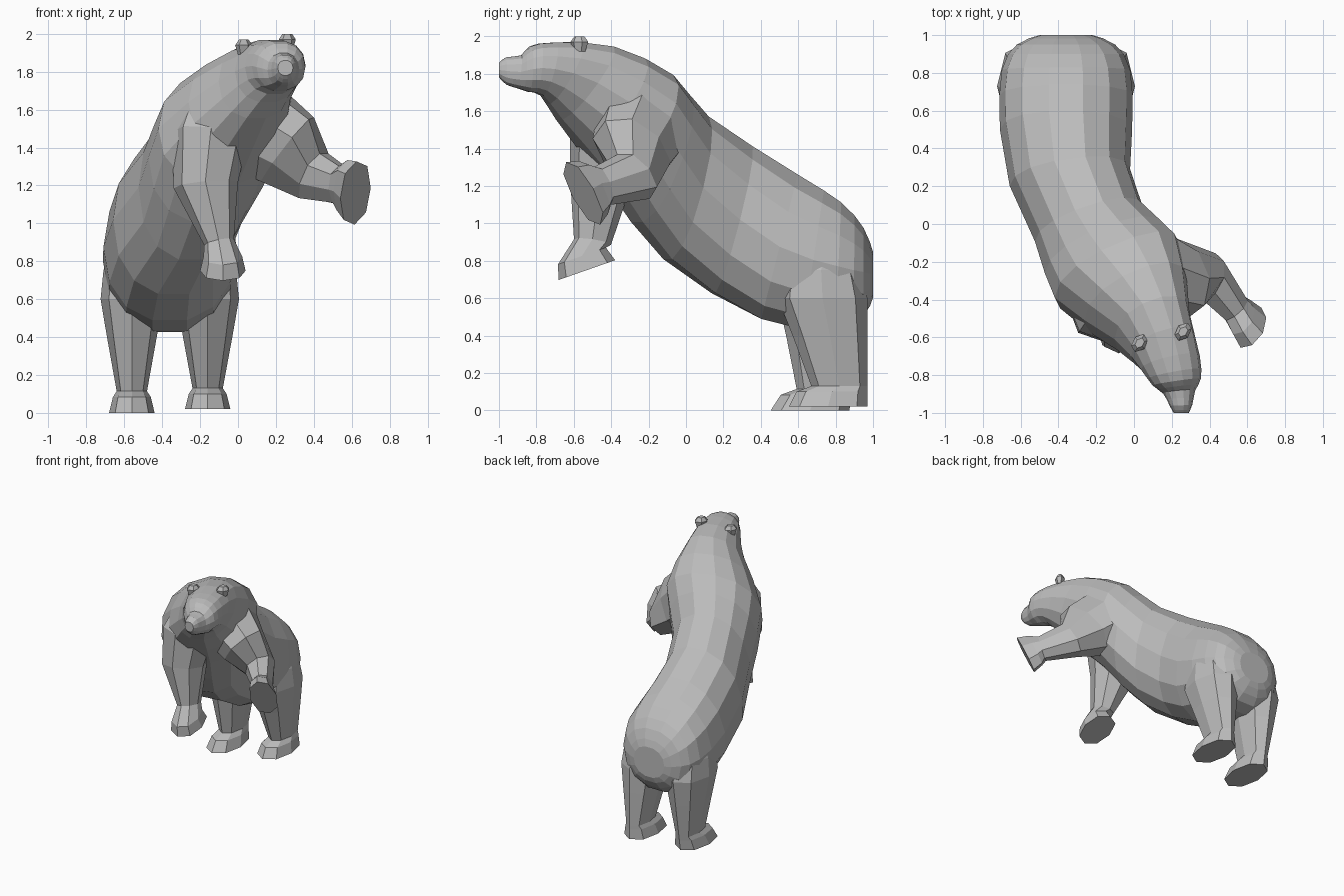
import bpy, bmesh, math
from mathutils import Vector

if "Cube" in bpy.data.objects:
    bpy.data.objects.remove(bpy.data.objects["Cube"], do_unlink=True)

fur = bpy.data.materials.new("grey_fur")
fur.use_nodes = True
fur.diffuse_color = (0.5, 0.5, 0.5, 1)
fur.node_tree.nodes["Principled BSDF"].inputs["Base Color"].default_value = fur.diffuse_color

FORWARD, UP = Vector((0, -1, 0)), Vector((0, 0, 1))


def rounded(value):
    """Push a circle coordinate outward a little, for a fuller cross-section."""
    return math.copysign(abs(value) ** 0.9, value)


def loft(name, rings, sides):
    """Skin a flat-shaded closed tube through rings of (centre, side vector, up vector)."""
    bm = bmesh.new()
    loops = []
    for centre, side, up in rings:
        angles = [math.tau * i / sides for i in range(sides)]
        loops.append([bm.verts.new(centre + side * rounded(math.cos(a)) + up * rounded(math.sin(a)))
                      for a in angles])
    for near, far in zip(loops, loops[1:]):
        for i in range(sides):
            bm.faces.new((near[i - 1], near[i], far[i], far[i - 1]))
    bm.faces.new(loops[0])
    bm.faces.new(loops[-1])
    bmesh.ops.recalc_face_normals(bm, faces=bm.faces)
    mesh = bpy.data.meshes.new(name)
    bm.to_mesh(mesh)
    bm.free()
    mesh.materials.append(fur)
    bpy.context.collection.objects.link(bpy.data.objects.new(name, mesh))


def refine(stations):
    """Add a smoothly interpolated station halfway between each neighbouring pair."""
    points = [Vector(s) for s in stations]
    result = [points[0]]
    for i in range(len(points) - 1):
        a, b = points[i], points[i + 1]
        before, after = points[max(i - 1, 0)], points[min(i + 2, len(points) - 1)]
        result += [(a + b) * 0.5 + (a + b - before - after) / 16, b]
    return result


def body_ring(station):
    """Ring from back and belly points; the spine bends sideways along an S-curve."""
    back_y, back_z, belly_y, belly_z, half_width = station
    y, z = (back_y + belly_y) / 2, (back_z + belly_z) / 2
    t = min(max((0.4 - y) / 1.4, 0), 1)
    x = -0.36 + 0.61 * t * t * (3 - 2 * t)
    turn = 0.4 * math.sin(math.pi * t)
    side = Vector((math.cos(turn), math.sin(turn), 0)) * half_width
    return Vector((x, y, z)), side, Vector((0, back_y - y, back_z - z))


def limb(name, stations, roll_axis, sole, normal, half_width, half_length):
    """Foreleg along a path of (x, y, z, width, depth), ending in a flat-soled paw."""
    centres = [Vector(s[:3]) for s in stations] + [Vector(sole)]
    normal = Vector(normal).normalized()

    def ring(centre, direction, width, depth):
        side = direction.cross(Vector(roll_axis)).normalized()
        return centre, side * width, side.cross(direction).normalized() * depth

    rings = []
    for i, station in enumerate(stations):
        direction = centres[i + 1] - centres[max(i - 1, 0)]
        rings.append(ring(centres[i], direction, *station[3:]))
    for lift, scale in ((0.08, 0.85), (0, 1)):
        rings.append(ring(centres[-1] - normal * lift, normal,
                          half_width * scale, half_length * scale))
    loft(name, rings, 8)


# Torso, neck and head, from rump to nose
spine = [
    (1, 0.85, 1, 0.6, 0.14),
    (0.95, 0.98, 0.95, 0.5, 0.26),
    (0.83, 1.12, 0.8, 0.42, 0.34),
    (0.6, 1.27, 0.4, 0.48, 0.35),
    (0.1, 1.58, -0.1, 0.8, 0.3),
    (-0.1, 1.8, -0.4, 1.2, 0.36),
    (-0.4, 1.95, -0.68, 1.55, 0.21),
    (-0.7, 1.97, -0.77, 1.68, 0.16),
    (-0.83, 1.95, -0.84, 1.7, 0.13),
    (-0.88, 1.9, -0.9, 1.72, 0.085),
    (-0.96, 1.89, -0.96, 1.74, 0.06),
    (-1, 1.86, -1, 1.78, 0.04),
]
loft("torso_and_head", [body_ring(s) for s in refine(spine)], 14)

# Hind legs: height, half width, half depth; heels line up, the right leg steps forward
leg = [(0.9, 0.1, 0.15), (0.75, 0.15, 0.21), (0.6, 0.165, 0.24), (0.4, 0.13, 0.2),
       (0.13, 0.08, 0.15), (0.1, 0.1, 0.19), (0.02, 0.12, 0.21)]
for name, direction in (("left_hind_leg", 1), ("right_hind_leg", -1)):
    rings = []
    for height, width, depth in leg:
        step = max(0, 0.1 - height / 6) if direction < 0 else 0
        heel = 0.97 - max(0, height - 0.6) / 4
        centre = Vector((-0.36 + direction * 0.2, heel - depth - step, height - step / 5))
        rings.append((centre, Vector((width, 0, 0)), FORWARD * depth))
    loft(name, rings, 8)

# Right foreleg hangs down
limb("right_foreleg",
     [(-0.1, -0.32, 1.68, 0.16, 0.18), (-0.15, -0.42, 1.45, 0.2, 0.21),
      (-0.17, -0.46, 1.2, 0.17, 0.16), (-0.1, -0.5, 0.9, 0.08, 0.1)],
     roll_axis=FORWARD, sole=(-0.08, -0.53, 0.75), normal=(0, 0.35, -1),
     half_width=0.12, half_length=0.16)

# Left foreleg is raised, with the sole turned outward
limb("left_foreleg",
     [(0.1, -0.24, 1.5, 0.22, 0.26), (0.26, -0.29, 1.39, 0.18, 0.24),
      (0.4, -0.28, 1.25, 0.12, 0.15), (0.54, -0.45, 1.2, 0.08, 0.11)],
     roll_axis=(0, -0.5, 1), sole=(0.62, -0.55, 1.16), normal=(0.6, -0.7, -0.4),
     half_width=0.1, half_length=0.19)

# Ears
for name, base in (("right_ear", (0.03, -0.63, 1.89)), ("left_ear", (0.26, -0.57, 1.92))):
    loft(name, [(Vector(base) + UP * rise, Vector((size, size / 3, 0)), FORWARD * size)
                for rise, size in ((0, 0.03), (0.05, 0.045), (0.08, 0.025))], 6)
